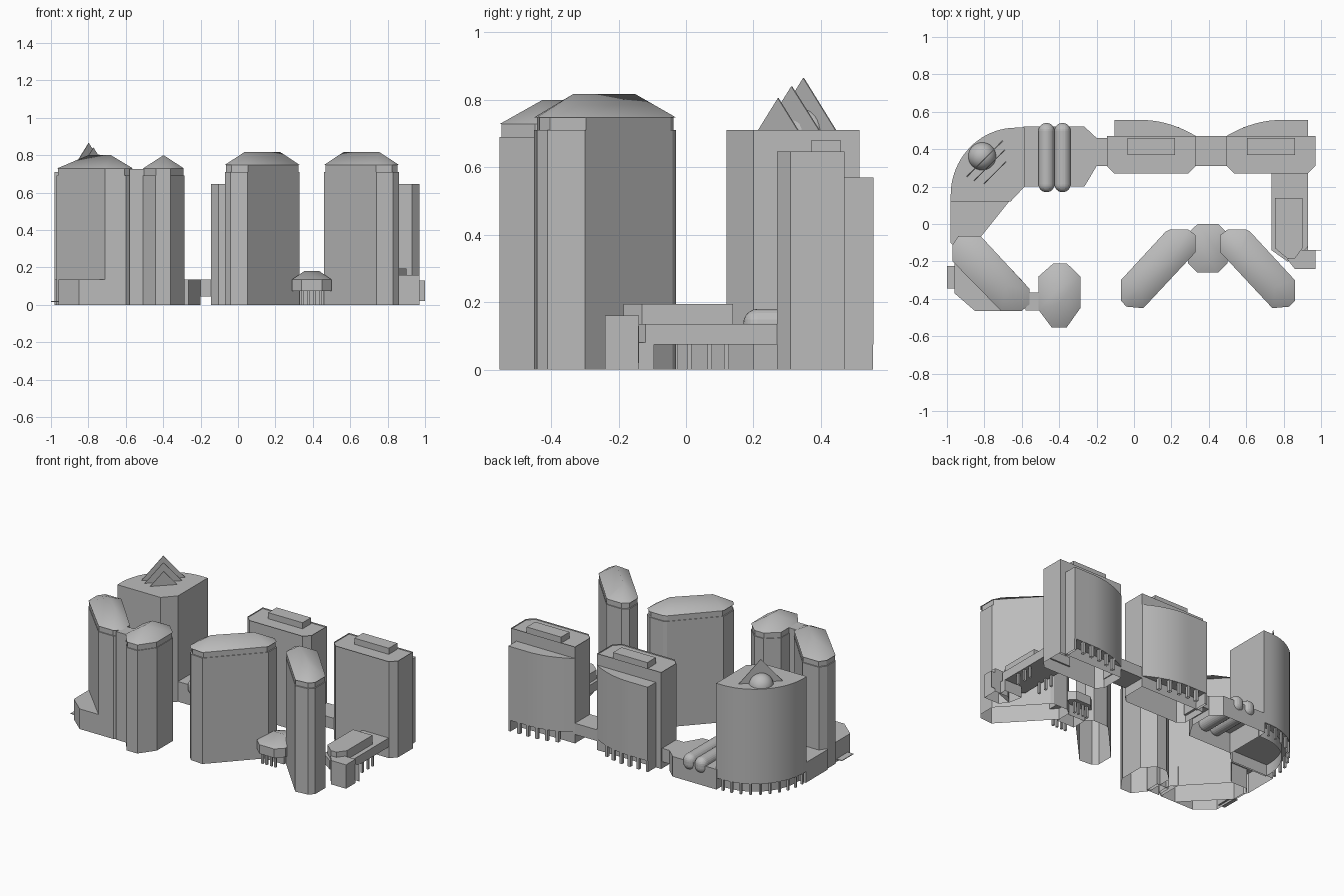
import bpy, bmesh, math
from mathutils import Vector

cube = bpy.data.objects.get("Cube")
if cube:
    bpy.data.objects.remove(cube)

grey = bpy.data.materials.new("concrete_grey")
grey.use_nodes = True
grey.diffuse_color = (0.5, 0.5, 0.5, 1)
grey.node_tree.nodes["Principled BSDF"].inputs["Base Color"].default_value = (0.5, 0.5, 0.5, 1)


def finish(name, bm, smooth=False):
    bmesh.ops.remove_doubles(bm, verts=bm.verts, dist=1e-5)
    bmesh.ops.recalc_face_normals(bm, faces=bm.faces)
    mesh = bpy.data.meshes.new(name)
    bm.to_mesh(mesh)
    bm.free()
    mesh.materials.append(grey)
    obj = bpy.data.objects.new(name, mesh)
    bpy.context.collection.objects.link(obj)
    if smooth:
        bpy.ops.object.select_all(action='DESELECT')
        obj.select_set(True)
        bpy.context.view_layer.objects.active = obj
        bpy.ops.object.shade_smooth_by_angle(angle=math.radians(30))
    return obj


def at(pts, z):
    return [(x, y, z) for x, y in pts]


def shrink(pts, f):
    cx = sum(p[0] for p in pts) / len(pts)
    cy = sum(p[1] for p in pts) / len(pts)
    return [(cx + (x - cx) * f, cy + (y - cy) * f) for x, y in pts]


def prism(name, pts, z0, z1, smooth=False, rim=0):
    """Upright block, open below where it stands on the ground; rim sinks the roof."""
    bm = bmesh.new()
    low = [bm.verts.new(p) for p in at(pts, z0)]
    high = [bm.verts.new(p) for p in at(pts, z1)]
    for i in range(len(pts)):
        j = (i + 1) % len(pts)
        bm.faces.new((low[i], low[j], high[j], high[i]))
    top = bm.faces.new(high)
    if z0 > 0:
        bm.faces.new(low)
    if rim:
        bmesh.ops.inset_region(bm, faces=[top], thickness=rim)
        sunk = bmesh.ops.extrude_face_region(bm, geom=[top])["geom"]
        bm.faces.remove(top)
        bmesh.ops.translate(bm, verts=[g for g in sunk if isinstance(g, bmesh.types.BMVert)],
                            vec=(0, 0, -rim))
    return finish(name, bm, smooth)


def box(name, x0, x1, y0, y1, z0, z1):
    return prism(name, [(x0, y0), (x1, y0), (x1, y1), (x0, y1)], z0, z1)


def pillars(name, spots, top, r=0.007):
    for x, y in spots:
        box(name, x - r, x + r, y - r, y + r, 0, top)


def flip(pts, axis):
    return [(2 * axis - x, y) for x, y in pts]


def hip_roof(name, pts, ridge, eave, peak):
    bm = bmesh.new()
    base = [bm.verts.new(p) for p in at(pts, eave)]
    bm.faces.new(base)
    near = [min(ridge, key=lambda r: (Vector(r) - Vector(p)).length) for p in pts]
    for i in range(len(pts)):
        j = (i + 1) % len(pts)
        tips = [near[i]] if near[i] == near[j] else [near[j], near[i]]
        bm.faces.new([base[i], base[j]] + [bm.verts.new((*t, peak)) for t in tips])
    finish(name, bm, True)


def hip_tower(name, pts, ridge, wall, eave, peak):
    """Chamfered tower with a recessed band under a hipped roof."""
    prism(name + "_wall", pts, 0, wall)
    prism(name + "_band", shrink(pts, 0.965), wall, eave)
    hip_roof(name + "_roof", pts, ridge, eave, peak)


# Courtyard towers
wing = [(-0.07, -0.30), (0.17, -0.04), (0.19, -0.03), (0.29, -0.03), (0.33, -0.06),
        (0.33, -0.15), (0.05, -0.45), (-0.04, -0.442), (-0.07, -0.41)]
spine = [(0.035, -0.335), (0.225, -0.15)]
hip_tower("centre_tower", wing, spine, 0.71, 0.748, 0.817)
hip_tower("east_tower", flip(wing, 0.395), flip(spine, 0.395), 0.71, 0.748, 0.817)

west = [(-0.97, -0.11), (-0.94, -0.065), (-0.82, -0.065), (-0.56, -0.345),
        (-0.56, -0.43), (-0.60, -0.465), (-0.71, -0.465), (-0.97, -0.20)]
hip_tower("west_tower", west, [(-0.80, -0.21), (-0.68, -0.33)], 0.69, 0.728, 0.80)
small = [(-0.43, -0.21), (-0.36, -0.21), (-0.287, -0.28), (-0.287, -0.45),
         (-0.36, -0.553), (-0.44, -0.553), (-0.51, -0.46), (-0.51, -0.28)]
hip_tower("small_tower", small, [(-0.398, -0.34), (-0.398, -0.425)], 0.69, 0.728, 0.80)
box("tower_link", -0.58, -0.49, -0.463, -0.367, 0, 0.725)

# Low western podium
prism("west_podium", [(-0.98, 0.13), (-0.66, 0.13), (-0.82, -0.07), (-0.60, -0.30),
                      (-0.60, -0.465), (-0.85, -0.465), (-0.96, -0.37), (-0.96, -0.12), (-0.98, -0.1)],
      0, 0.135)
box("west_door_slab", -1.0, -0.95, -0.345, -0.225, 0.015, 0.02)


# Rounded corner tower with an overhang on pillars
def arc(rx, ry, n):
    ang = [math.pi - math.pi / 2 * i / n for i in range(n + 1)]
    return [(-0.63 + rx * math.cos(a), 0.155 + ry * math.sin(a)) for a in ang]


inner = [(-0.585, 0.2), (-0.66, 0.12)]
prism("round_tower", arc(0.35, 0.36, 20) + [(-0.585, 0.515)] + inner + [(-0.98, 0.12)],
      0.075, 0.71, True)
prism("round_tower_base", arc(0.30, 0.31, 20) + [(-0.585, 0.465)] + inner + [(-0.93, 0.12)],
      0, 0.075, True)
pillars("round_tower_pillar", arc(0.34, 0.35, 9), 0.075)

# Stepped triangular gable plates and the ball on the roof
for x, y, z, half in [(-0.80, 0.35, 0.865, 0.097), (-0.775, 0.315, 0.84, 0.083),
                      (-0.745, 0.275, 0.805, 0.06)]:
    bm = bmesh.new()
    front = bm.faces.new([bm.verts.new(p) for p in
                          ((x - half, y - half, 0.708), (x + half, y + half, 0.708), (x, y, z))])
    grown = bmesh.ops.extrude_face_region(bm, geom=[front])["geom"]
    bmesh.ops.translate(bm, verts=[g for g in grown if isinstance(g, bmesh.types.BMVert)],
                        vec=(0.003, -0.003, 0))
    finish("roof_gable", bm)
bm = bmesh.new()
bmesh.ops.create_uvsphere(bm, u_segments=32, v_segments=16, radius=0.075)
bmesh.ops.translate(bm, verts=bm.verts, vec=(-0.812, 0.362, 0.70))
finish("roof_ball", bm, True)

# Low northern hall with twin barrel vaults
prism("north_hall", [(-0.59, 0.2), (-0.265, 0.2), (-0.2, 0.31), (-0.2, 0.46), (-0.265, 0.52), (-0.59, 0.52)],
      0, 0.135)
for x in (-0.468, -0.382):
    vault = box("barrel_vault", x - 0.043, x + 0.043, 0.17, 0.54, 0.075, 0.18)
    bev = vault.modifiers.new("round", 'BEVEL')
    bev.width, bev.segments = 0.042, 6
box("hall_bridge", -0.21, -0.13, 0.31, 0.46, 0.045, 0.135)
box("slab_bridge", 0.32, 0.50, 0.31, 0.47, 0.06, 0.135)

# Twin slab towers with curved backs, mirrored about the bridge
AXIS = 0.4125
main = [(-0.145, 0.47), (-0.145, 0.31), (-0.105, 0.27), (0.29, 0.27), (0.33, 0.31), (0.33, 0.47)]


def bow(x):
    return 0.556 - 0.085 * (max(0, x - 0.04) / 0.29) ** 2


back = [(-0.105, 0.46)] + [(x, bow(x)) for x in [-0.105 + 0.029 * i for i in range(16)]] + [(0.33, 0.46)]
end_wall = [(-0.105, 0.46), (-0.105, 0.555), (-0.09, 0.555), (-0.09, 0.46)]
rooftop = [(-0.035, 0.37), (0.22, 0.37), (0.22, 0.46), (-0.035, 0.46)]
stands = [(x, bow(x) - 0.012) for x in [-0.03 + 0.065 * i for i in range(5)]]
for side, turn in (("centre", lambda p: p), ("east", lambda p: flip(p, AXIS))):
    prism(side + "_slab", turn(main), 0, 0.647, rim=0.008)
    prism(side + "_slab_rooftop", turn(rooftop), 0.635, 0.68)
    prism(side + "_slab_back", turn(back), 0.075, 0.57, True)
    prism(side + "_slab_end_wall", turn(end_wall), 0, 0.08)
    pillars(side + "_slab_pillar", turn(stands), 0.08, 0.01)

# Entrance canopy between the courtyard towers
canopy = [(0.34, 0.0), (0.45, 0.0), (0.5, -0.05), (0.5, -0.21),
          (0.45, -0.26), (0.34, -0.26), (0.288, -0.21), (0.288, -0.05)]
prism("entrance_canopy", canopy, 0.075, 0.135)
hip_roof("canopy_roof", canopy, [(0.355, -0.13), (0.435, -0.13)], 0.135, 0.18)
pillars("canopy_pillar", [(x, y) for x in (0.345, 0.375, 0.41, 0.44) for y in (-0.23, -0.03)], 0.08)
box("entrance_lobby", 0.33, 0.46, -0.17, -0.07, 0, 0.08)

# East wing on pillars with a solid end pavilion
prism("east_wing", [(0.735, 0.28), (0.93, 0.28), (0.93, -0.12), (0.88, -0.18), (0.82, -0.2), (0.735, -0.14)],
      0.075, 0.135)
prism("east_wing_roof", [(0.755, 0.14), (0.90, 0.14), (0.90, -0.13), (0.86, -0.185), (0.82, -0.185), (0.755, -0.13)],
      0.135, 0.195)
prism("east_wing_foot", [(0.80, -0.095), (0.93, -0.095), (0.93, -0.15), (0.82, -0.19)], 0, 0.08)
pillars("wing_pillar", [(x, y) for x in (0.75, 0.915) for y in (0.01, 0.07, 0.12)], 0.08)
prism("end_pavilion", [(0.82, -0.19), (0.87, -0.14), (0.97, -0.14), (0.97, -0.24), (0.86, -0.24)], 0, 0.16)
box("pavilion_screen", 0.96, 1.0, -0.143, -0.14, 0.02, 0.13)
